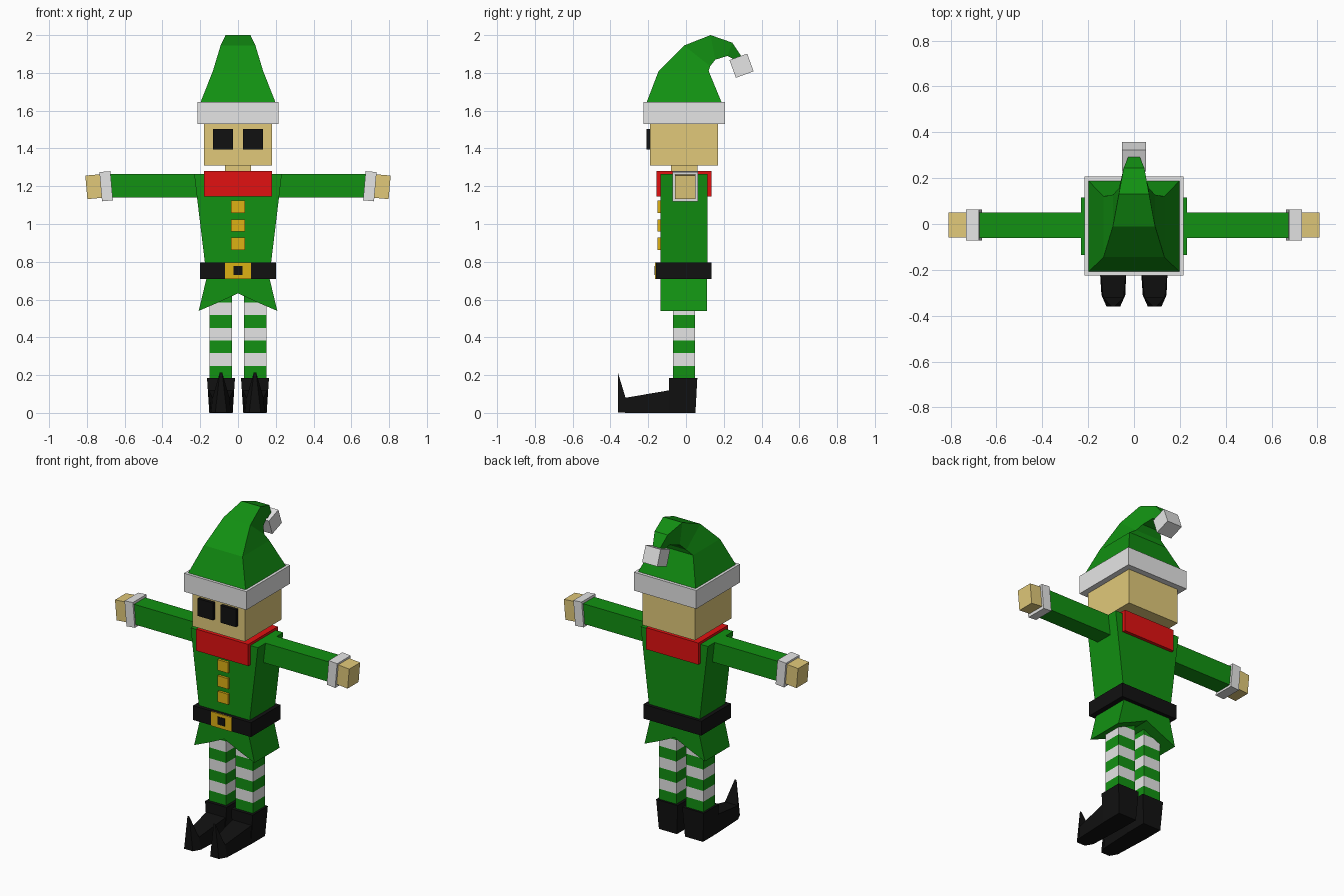
import bpy, bmesh, math
from mathutils import Matrix, Vector

if "Cube" in bpy.data.objects:
    bpy.data.objects.remove(bpy.data.objects["Cube"])


def material(name, r, g, b):
    lin = [(c / 255 / 12.92) if c < 11 else ((c / 255 + 0.055) / 1.055) ** 2.4 for c in (r, g, b)]
    m = bpy.data.materials.new(name)
    m.diffuse_color = (*lin, 1)
    m.use_nodes = True
    m.node_tree.nodes["Principled BSDF"].inputs["Base Color"].default_value = m.diffuse_color
    return m


GREEN = material("green cloth", 18, 145, 18)
WHITE = material("white trim", 229, 229, 229)
SKIN = material("skin", 225, 201, 122)
RED = material("red collar", 225, 17, 17)
BLACK = material("black leather", 17, 17, 17)
GOLD = material("gold", 222, 177, 20)


def finish(name, bm, *mats):
    bmesh.ops.recalc_face_normals(bm, faces=bm.faces)
    me = bpy.data.meshes.new(name)
    bm.to_mesh(me)
    bm.free()
    for m in mats:
        me.materials.append(m)
    ob = bpy.data.objects.new(name, me)
    bpy.context.collection.objects.link(ob)
    return ob


def loft(name, rings, *mats):
    """Skin a stack of equal-length rings and cap both ends."""
    bm = bmesh.new()
    vs = [[bm.verts.new(p) for p in ring] for ring in rings]
    n = len(rings[0])
    for a, b in zip(vs, vs[1:]):
        for i in range(n):
            j = (i + 1) % n
            bm.faces.new((a[i], a[j], b[j], b[i]))
    bm.faces.new(vs[0])
    bm.faces.new(vs[-1])
    return finish(name, bm, *mats)


def rect(x0, x1, y0, y1, z):
    return [(x0, y0, z), (x1, y0, z), (x1, y1, z), (x0, y1, z)]


def box(name, x, y, z, mat):
    return loft(name, [rect(*x, *y, z[0]), rect(*x, *y, z[1])], mat)


def tilted_box(name, centre, size, angle, axis, mat):
    bm = bmesh.new()
    bmesh.ops.create_cube(bm, size=1)
    bm.transform(Matrix.Translation(Vector(centre)) @ Matrix.Rotation(math.radians(angle), 4, axis)
                 @ Matrix.Diagonal((*size, 1)))
    return finish(name, bm, mat)


# Head and neck
box("head", (-.18, .18), (-.19, .17), (1.31, 1.56), SKIN)
box("neck", (-.07, .07), (-.08, .06), (1.25, 1.32), SKIN)

# Hat: each section is front y, front z, back y, back z, half width
hat = [(-.21, 1.64, .19, 1.64, .2), (-.145, 1.81, .12, 1.81, .133),
       (-.01, 1.945, .128, 1.835, .092), (.13, 2.0, .155, 1.87, .066),
       (.245, 1.96, .22, 1.89, .045), (.295, 1.885, .265, 1.865, .024)]
loft("hat", [[(-w, fy, fz), (w, fy, fz), (w, by, bz), (-w, by, bz)]
             for fy, fz, by, bz, w in hat], GREEN)
box("hat_brim", (-.215, .215), (-.225, .207), (1.53, 1.645), WHITE)
tilted_box("hat_bobble", (0, .294, 1.838), (.104, .1, .1), 20, 'X', WHITE)

# Torso, collar, buttons
loft("torso", [rect(-.165, .165, -.135, .115, .71), rect(-.232, .232, -.135, .115, 1.265)], GREEN)
box("collar", (-.18, .18), (-.157, .135), (1.145, 1.28), RED)
for i, z in enumerate((1.092, .992, .895)):
    box(f"button_{i + 1}", (-.036, .036), (-.15, -.13), (z - .033, z + .033), GOLD)

# Belt and buckle
box("belt", (-.2, .2), (-.158, .135), (.708, .797), BLACK)
box("buckle", (-.07, .07), (-.164, -.157), (.708, .797), GOLD)
box("buckle_hole", (-.024, .024), (-.167, -.163), (.73, .778), BLACK)

# Skirt with an arched hem
hem = [(-.165, .72), (-.208, .54), (-.11, .582), (0, .633), (.11, .582), (.208, .54), (.165, .72)]
loft("skirt", [[(x, y, z) for x, z in hem] for y in (-.135, .112)], GREEN)

for side, s in (("right", -1), ("left", 1)):
    def span(a, b):
        return tuple(sorted((s * a, s * b)))

    # Eye
    box(f"{side}_eye", span(.026, .132), (-.21, -.18), (1.395, 1.503), BLACK)

    # Arm, cuff, hand
    box(f"{side}_sleeve", span(.19, .7), (-.06, .05), (1.14, 1.265), GREEN)
    tilted_box(f"{side}_cuff", (s * .698, -.004, 1.2), (.058, .134, .155), s * 5, 'Y', WHITE)
    tilted_box(f"{side}_hand", (s * .758, -.004, 1.198), (.09, .108, .125), s * 5, 'Y', SKIN)

    # Striped stocking, alternating by level
    levels = [.16] + [.182 + .067 * i for i in range(1, 8)]
    leg = loft(f"{side}_stocking", [rect(*span(.033, .152), -.07, .047, z) for z in levels], GREEN, WHITE)
    for f in leg.data.polygons:
        z = f.center.z
        f.material_index = int(max(z - .182, 0) / .067) % 2

    # Boot ankle and curled foot
    c = s * .09
    loft(f"{side}_boot_ankle", [rect(c - .062, c + .062, -.09, .05, 0),
                                rect(c - .074, c + .074, -.09, .06, .185)], BLACK)
    # Sections: bottom y, bottom z, bottom half width, top y, top z, top half width
    foot = [(-.08, 0, .0615, -.08, .121, .067), (-.31, 0, .052, -.32, .08, .045),
            (-.36, .003, .03, -.361, .215, .006)]
    loft(f"{side}_boot_foot", [[(c - bw, by, bz), (c + bw, by, bz), (c + tw, ty, tz), (c - tw, ty, tz)]
                               for by, bz, bw, ty, tz, tw in foot], BLACK)
